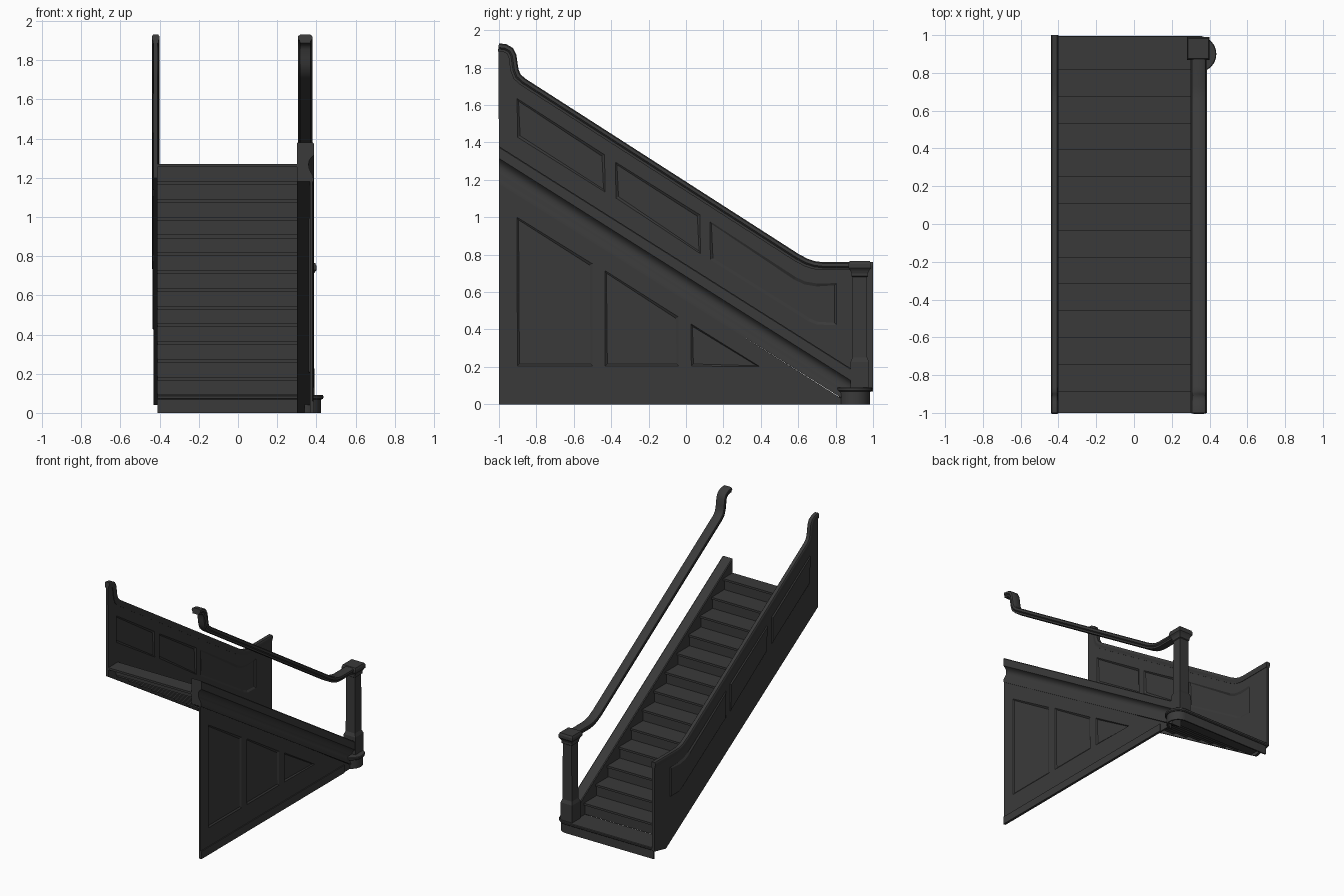
import bpy, bmesh, math
from mathutils import Vector

if "Cube" in bpy.data.objects:
    bpy.data.objects.remove(bpy.data.objects["Cube"])

RISE, RUN, STEPS = 0.0907, 0.142, 14

# Dark charcoal finish shared by every part
MAT = bpy.data.materials.new("charcoal")
MAT.diffuse_color = (0.042, 0.042, 0.042, 1)
MAT.use_nodes = True
MAT.node_tree.nodes["Principled BSDF"].inputs["Base Color"].default_value = MAT.diffuse_color


def finish(name, bm, recalc=True, smooth=False):
    if recalc:
        bmesh.ops.recalc_face_normals(bm, faces=bm.faces)
    me = bpy.data.meshes.new(name)
    bm.to_mesh(me)
    bm.free()
    me.materials.append(MAT)
    ob = bpy.data.objects.new(name, me)
    bpy.context.collection.objects.link(ob)
    if smooth:
        bpy.ops.object.select_all(action='DESELECT')
        bpy.context.view_layer.objects.active = ob
        ob.select_set(True)
        bpy.ops.object.shade_smooth_by_angle(angle=math.radians(35))
    return ob


def loft(name, rings, smooth=False):
    """Closed solid through a list of equal-length rings."""
    bm = bmesh.new()
    vs = [[bm.verts.new(p) for p in r] for r in rings]
    n = len(vs[0])
    for a, b in zip(vs, vs[1:]):
        for i in range(n):
            bm.faces.new((a[i], a[(i + 1) % n], b[(i + 1) % n], b[i]))
    bm.faces.new(vs[0][::-1])
    bm.faces.new(vs[-1])
    return finish(name, bm, smooth=smooth)


def box(name, x0, x1, y0, y1, z0, z1):
    sq = [(x0, y0), (x1, y0), (x1, y1), (x0, y1)]
    return loft(name, [[(x, y, z) for x, y in sq] for z in (z0, z1)])


def offset(path, d):
    """Shift a (y, z) path along its upper normal by d, with mitred corners."""
    pts = [Vector(p) for p in path]
    out = []
    for i, p in enumerate(pts):
        a = (p - pts[i - 1]).normalized() if i else (pts[1] - p).normalized()
        b = (pts[i + 1] - p).normalized() if i < len(pts) - 1 else a
        na, nb = Vector((-a.y, a.x)), Vector((-b.y, b.x))
        m = (na + nb).normalized()
        out.append(p + m * d / m.dot(na))
    return out


def sweep(name, path, section, cx):
    cols = [(cx + u, offset(path, v)) for u, v in section]
    loft(name, [[(x, c[i].x, c[i].y) for x, c in cols] for i in range(len(path))], True)


def panelled(name, x, outline, panels, thick):
    """Sheet facing +x with recessed panels given as (y, z) outlines."""
    bm = bmesh.new()
    loops = [[bm.verts.new((x, y, z)) for y, z in l] for l in [outline] + panels]
    edges = [bm.edges.new((l[i - 1], l[i])) for l in loops for i in range(len(l))]
    bmesh.ops.triangle_fill(bm, edges=edges, use_beauty=True, normal=(1, 0, 0))
    # drop any triangles that filled a panel opening, then add one face per panel
    holes = [f for f in bm.faces if any(all(v in l for v in f.verts) for l in loops[1:])]
    bmesh.ops.delete(bm, geom=holes, context='FACES_ONLY')
    inner = [bm.faces.new(l) for l in loops[1:]]
    bm.normal_update()
    for f in bm.faces:
        if f.normal.x < 0:
            f.normal_flip()
    bmesh.ops.inset_individual(bm, faces=inner, thickness=0.006, depth=0.0)
    bmesh.ops.inset_individual(bm, faces=inner, thickness=0.016, depth=-0.008)
    ob = finish(name, bm, recalc=False)
    s = ob.modifiers.new("thickness", 'SOLIDIFY')
    s.thickness, s.offset = thick, -1


# Treads with nosings, and risers
for i in range(1, STEPS):
    y = 0.82 - RUN * (i - 1)
    z = RISE * (i + 1)
    back = max(y - RUN - 0.015, -1)
    box(f"tread_{i + 1}", -0.412, 0.31, back, y, z - 0.016, z)
    box(f"riser_{i + 1}", -0.412, 0.31, y - 0.025, y - 0.013, z - RISE, z - 0.016)


# Bottom step with a rounded end under the newel post; the riser is a hollow band
def bullnose(r):
    return [(-0.412, 0.9 + r)] + [
        (0.34 + r * math.cos(math.radians(t)), 0.9 + r * math.sin(math.radians(t)))
        for t in range(90, -91, -10)]


band = bullnose(0.083) + bullnose(0.073)[::-1]
loft("bottom_riser", [[(x, y, z) for x, y in band] for z in (0, 0.07)], True)
loft("bottom_tread", [[(x, y, z) for x, y in bullnose(r) + [(-0.412, 0.9 - r)]] for z, r in
                      ((0.068, 0.088), (0.074, 0.095), (0.086, 0.096), (0.0907, 0.092))], True)

# Newel post, square in plan
post = [(0.088, 0.05), (0.225, 0.05), (0.25, 0.04), (0.68, 0.038), (0.685, 0.044), (0.7, 0.044),
        (0.715, 0.05), (0.728, 0.06), (0.75, 0.06), (0.765, 0.054)]
loft("newel_post", [[(0.34 + sx * h, 0.929 + sy * h, z) for sx, sy in
                     ((-1, -1), (1, -1), (1, 1), (-1, 1))] for z, h in post])

# Handrails: gooseneck at the top, easing to level at the bottom
rail = [(-1, 1.93), (-0.96, 1.925), (-0.925, 1.905), (-0.907, 1.87), (-0.9, 1.82),
        (-0.895, 1.79), (-0.885, 1.765), (-0.86, 1.742), (0.6, 0.805), (0.65, 0.778),
        (0.69, 0.765), (0.73, 0.76)]


def rail_section(w):
    half = [(w * 0.35, 0), (w * 0.47, -0.006), (w * 0.5, -0.014), (w * 0.5, -0.022),
            (w * 0.38, -0.03), (w * 0.36, -0.043)]
    return half + [(-u, v) for u, v in half[::-1]]


sweep("handrail", rail + [(0.9, 0.76)], rail_section(0.075), 0.343)
sweep("wall_rail", rail + [(1, 0.76)], rail_section(0.038), -0.42)

# Panelled balustrade wall on the left
top = [tuple(p) for p in offset(rail + [(1, 0.76)], -0.02)]
wall = [(-1, 1.2), (0.86, 0.04), (1, 0.07)] + top[::-1]
panelled("balustrade_wall", -0.41, wall, [
    [(-0.906, 1.425), (-0.43, 1.13), (-0.43, 1.337), (-0.906, 1.64)],
    [(-0.38, 1.1), (0.08, 0.8), (0.08, 1.016), (-0.38, 1.3)],
    [(0.125, 0.77), (0.62, 0.46), (0.65, 0.44), (0.7, 0.42), (0.81, 0.42), (0.81, 0.652),
     (0.7, 0.652), (0.64, 0.662), (0.59, 0.685), (0.125, 0.984)],
], 0.02)

# Right stringer: capped, coved moulding following the slope
stringer = [(0.3, -0.005), (0.306, 0), (0.38, 0), (0.387, -0.006), (0.387, -0.065), (0.375, -0.075),
            (0.364, -0.09), (0.36, -0.11), (0.363, -0.13), (0.37, -0.148), (0.383, -0.17),
            (0.386, -0.2), (0.3, -0.2)]
loft("stringer", [[(x, y, max(z + dz, 0)) for x, dz in stringer]
                  for y, z in ((-1, 1.38), (0.885, 0.19))], True)

# Panelled spandrel below the stringer, with a baseboard
panelled("spandrel_panel", 0.38, [(-1, 0), (0.84, 0), (0.84, 0.025), (-1, 1.187)], [
    [(-0.906, 0.2), (-0.495, 0.2), (-0.495, 0.754), (-0.906, 1.005)],
    [(-0.436, 0.2), (-0.035, 0.2), (-0.035, 0.47), (-0.436, 0.72)],
    [(0.024, 0.2), (0.4, 0.2), (0.024, 0.435)],
], 0.012)
box("baseboard", 0.372, 0.387, -1, 0.75, 0, 0.06)
